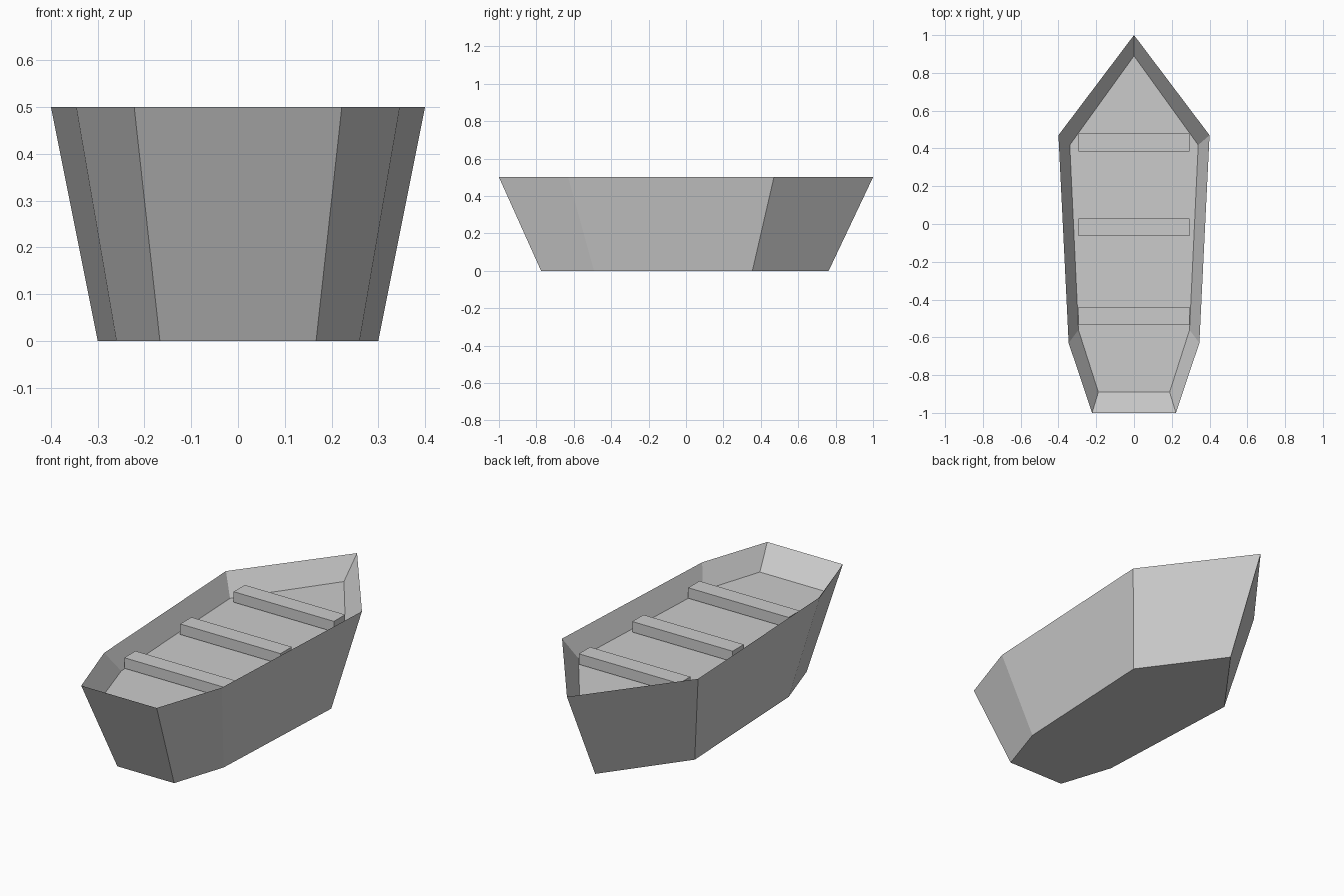
import bpy
import bmesh

if "Cube" in bpy.data.objects:
    bpy.data.objects.remove(bpy.data.objects["Cube"])

grey = bpy.data.materials.new("light grey")
grey.diffuse_color = (0.6, 0.6, 0.6, 1)
grey.use_nodes = True
grey.node_tree.nodes["Principled BSDF"].inputs["Base Color"].default_value = grey.diffuse_color


def add_object(name, bm):
    bmesh.ops.recalc_face_normals(bm, faces=bm.faces)
    mesh = bpy.data.meshes.new(name)
    bm.to_mesh(mesh)
    bm.free()
    mesh.materials.append(grey)
    obj = bpy.data.objects.new(name, mesh)
    bpy.context.collection.objects.link(obj)
    return obj


def outline(bm, half, z):
    """Mirror a half outline (bow to stern) into a closed ring of vertices."""
    points = half + [(-x, y) for x, y in reversed(half) if x > 0]
    return [bm.verts.new((x, y, z)) for x, y in points]


# Hull: keel ring, sharp rim ring and raised floor ring
rim_half = [(0, 1), (0.4, 0.47), (0.346, -0.63), (0.222, -1)]
keel_half = [(0, 0.763), (0.3, 0.355), (0.26, -0.492), (0.167, -0.775)]
floor_half = [(x * 0.85, y * 0.89) for x, y in rim_half]

bm = bmesh.new()
rings = [outline(bm, keel_half, 0), outline(bm, rim_half, 0.5),
         outline(bm, floor_half, 0.391)]
count = len(rings[0])
for lower, upper in zip(rings, rings[1:]):
    for i in range(count):
        j = (i + 1) % count
        bm.faces.new((lower[i], lower[j], upper[j], upper[i]))
bm.faces.new(rings[0])
bm.faces.new(rings[2])
add_object("hull", bm)

# Three bench planks across the floor
for name, y in (("bow_bench", 0.432), ("middle_bench", -0.017), ("stern_bench", -0.487)):
    bm = bmesh.new()
    bmesh.ops.create_cube(bm, size=1)
    bmesh.ops.scale(bm, vec=(0.59, 0.094, 0.056), verts=bm.verts)
    bmesh.ops.translate(bm, vec=(0, y, 0.423), verts=bm.verts)
    add_object(name, bm)
